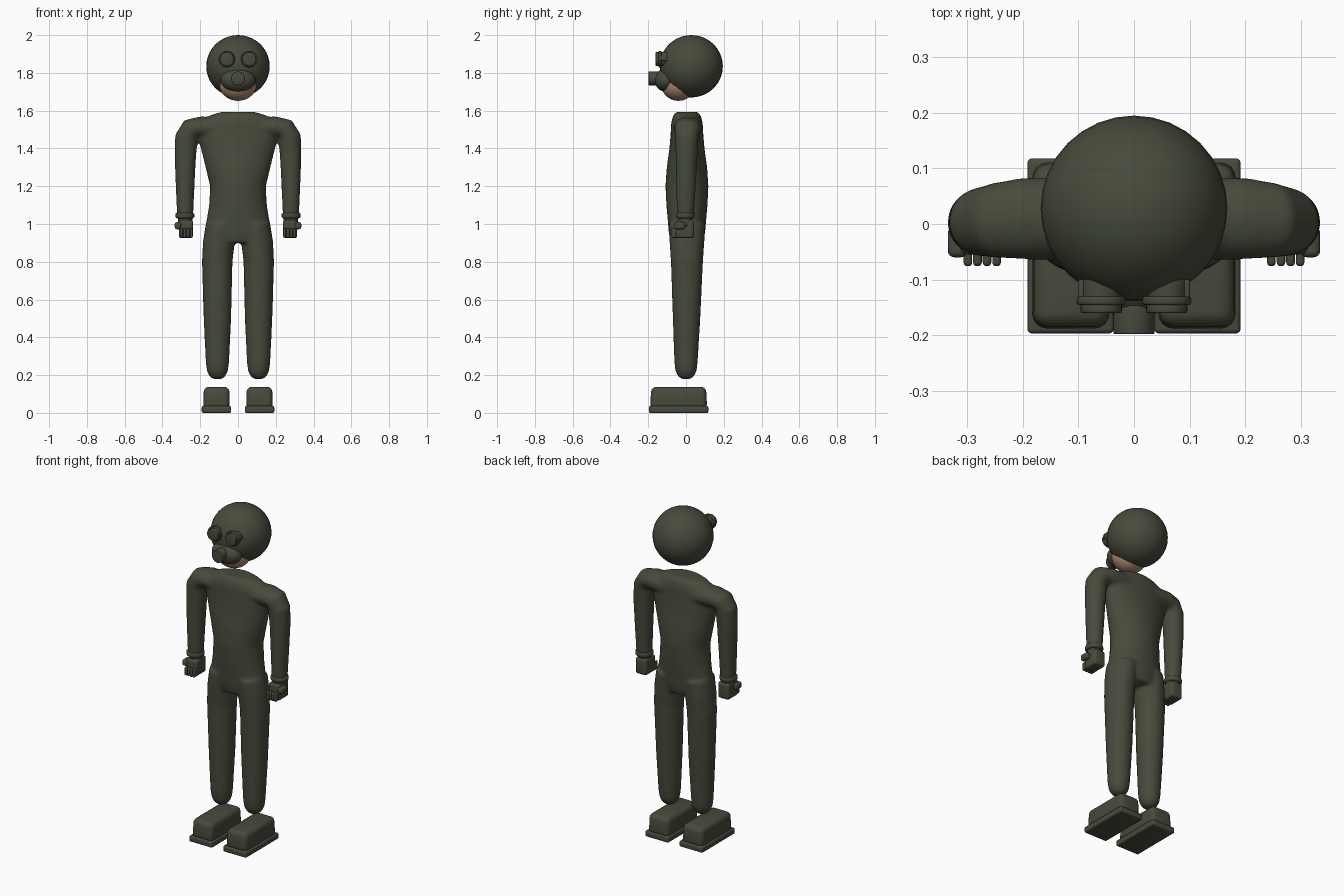
import bpy, bmesh, math
from mathutils import Matrix, Vector

cube = bpy.data.objects.get("Cube")
if cube:
    bpy.data.objects.remove(cube, do_unlink=True)


def material(name, rgb):
    m = bpy.data.materials.new(name)
    m.diffuse_color = (*rgb, 1)
    m.use_nodes = True
    node = next(n for n in m.node_tree.nodes if n.type == 'BSDF_PRINCIPLED')
    node.inputs["Base Color"].default_value = (*rgb, 1)
    return m


GREEN = material("olive green", (0.062, 0.070, 0.044))
SKIN = material("skin", (0.42, 0.25, 0.16))


def finish(name, bm, mat=GREEN, angle=40):
    bmesh.ops.recalc_face_normals(bm, faces=bm.faces)
    mesh = bpy.data.meshes.new(name)
    bm.to_mesh(mesh)
    bm.free()
    mesh.materials.append(mat)
    ob = bpy.data.objects.new(name, mesh)
    bpy.context.collection.objects.link(ob)
    bpy.ops.object.select_all(action='DESELECT')
    ob.select_set(True)
    bpy.context.view_layer.objects.active = ob
    bpy.ops.object.shade_smooth_by_angle(angle=math.radians(angle))
    return ob


def bevel_all(bm, width, edges=None, segments=4):
    bmesh.ops.bevel(bm, geom=edges or bm.edges[:], offset=width, segments=segments,
                    profile=0.5, affect='EDGES')


def box(name, low, high, bevel, taper=1.0):
    low, high = Vector(low), Vector(high)
    bm = bmesh.new()
    bmesh.ops.create_cube(bm, size=1)
    for v in bm.verts:
        if v.co.z > 0:
            v.co.x *= taper
            v.co.y *= taper
        v.co = (low + high) / 2 + v.co * (high - low)
    bevel_all(bm, bevel)
    return finish(name, bm)


def ellipsoid(name, center, radii, mat=GREEN):
    bm = bmesh.new()
    bmesh.ops.create_uvsphere(bm, u_segments=32, v_segments=20, radius=1)
    bmesh.ops.transform(bm, verts=bm.verts,
                        matrix=Matrix.Translation(center) @ Matrix.Diagonal((*radii, 1)))
    return finish(name, bm, mat)


def cylinder(name, center, radius, depth, bevel, axis='Y'):
    bm = bmesh.new()
    bmesh.ops.create_cone(bm, cap_ends=True, segments=28, radius1=radius,
                          radius2=radius, depth=depth)
    rims = [e for e in bm.edges if abs(e.verts[0].co.z - e.verts[1].co.z) < 1e-5]
    bevel_all(bm, bevel, rims, 3)
    turn = Matrix.Rotation(math.pi / 2, 4, 'X') if axis == 'Y' else Matrix()
    bmesh.ops.transform(bm, verts=bm.verts, matrix=Matrix.Translation(center) @ turn)
    return finish(name, bm)


def loft(bm, rings, side=1, n=32):
    """Elliptic rings (x, y, z, radius, depth radius) set square to their path."""
    loops = []
    for i, (x, y, z, r, d) in enumerate(rings):
        a, b = rings[max(i - 1, 0)], rings[min(i + 1, len(rings) - 1)]
        t = Vector((b[0] - a[0], 0, b[2] - a[2])).normalized()
        across = Vector((-t.z, 0, t.x))
        loop = []
        for k in range(n):
            w = math.tau * k / n
            p = Vector((x, y, z)) + across * r * math.cos(w) + Vector((0, d * math.sin(w), 0))
            loop.append(bm.verts.new((p.x * side, p.y, p.z)))
        loops.append(loop)
    faces = [bm.faces.new(loops[0]), bm.faces.new(loops[-1])]
    for lo, hi in zip(loops, loops[1:]):
        for k in range(n):
            faces.append(bm.faces.new((lo[k], lo[(k + 1) % n], hi[(k + 1) % n], hi[k])))
    bmesh.ops.recalc_face_normals(bm, faces=faces)


# One-piece suit: torso, arms and legs fused into a single smooth skin
torso = [(0.90, .13, .085), (0.95, .17, .096), (1.0, .17, .1), (1.1, .153, .109),
         (1.2, .148, .114), (1.3, .172, .107), (1.4, .197, .093), (1.47, .215, .087),
         (1.54, .20, .083), (1.575, .15, .073), (1.593, .09, .058)]
arm = [(.08, .01, 1.505, .06, .075), (.2, .01, 1.513, .056, .074), (.25, .007, 1.502, .059, .068),
       (.273, .004, 1.46, .061, .062), (.279, .003, 1.36, .057, .058),
       (.28, 0, 1.2, .05, .052), (.28, -.003, 1.04, .043, .045)]
leg = [(.09, .005, 1.0, .08, .097), (.102, .005, .9, .084, .092), (.11, .005, .8, .081, .085),
       (.109, .003, .5, .073, .073), (.109, 0, .27, .062, .062), (.109, 0, .22, .056, .056),
       (.109, 0, .193, .042, .042), (.109, 0, .178, .022, .022)]
bm = bmesh.new()
loft(bm, [(0, .005, z, r, d) for z, r, d in torso])
for s in (1, -1):
    loft(bm, arm, s)
    loft(bm, leg, s)
suit = finish("suit", bm)
remesh = suit.modifiers.new("fuse", 'REMESH')
remesh.mode = 'VOXEL'
remesh.voxel_size = 0.008
remesh.use_smooth_shade = True
smooth = suit.modifiers.new("soften", 'SMOOTH')
smooth.factor = 0.5
smooth.iterations = 12

# Head: hood, jaw and breathing mask
ellipsoid("hood", (0, .028, 1.835), (.168, .167, .165))
ellipsoid("jaw", (0, -.04, 1.742), (.1, .092, .09), SKIN)
ellipsoid("mask", (0, -.105, 1.762), (.092, .062, .062))
cylinder("mask_filter", (0, -.168, 1.771), .037, .06, .003)

for s, side in ((1, "left"), (-1, "right")):
    def sided_box(name, x0, x1, y0, y1, z0, z1, bevel, taper=1.0):
        xs = sorted((x0 * s, x1 * s))
        return box(f"{side}_{name}", (xs[0], y0, z0), (xs[1], y1, z1), bevel, taper)

    # Goggle with mount, rim and lens
    gx = .059 * s
    cylinder(side + "_goggle_mount", (gx, -.108, 1.873), .037, .06, .002)
    cylinder(side + "_goggle_rim", (gx, -.138, 1.873), .044, .015, .004)
    cylinder(side + "_goggle_lens", (gx, -.152, 1.873), .037, .017, .004)
    sided_box("goggle_lug", .075, .101, -.135, -.10, 1.864, 1.892, .005)

    # Cuff, wrist and fist
    cylinder(side + "_cuff", (.281 * s, -.004, 1.045), .05, .03, .01, 'Z')
    cylinder(side + "_wrist", (.279 * s, -.004, 1.015), .038, .05, .004, 'Z')
    sided_box("palm", .238, .313, -.055, .042, .925, 1.022, .014)
    for i in range(4):
        x = .2395 + i * .0172
        sided_box(f"finger_{i + 1}", x, x + .0155, -.076, -.03, .927, .978, .007)
    sided_box("thumb", .30, .335, -.06, -.005, .972, 1.01, .012)

    # Boot with sole
    sided_box("boot", .043, .184, -.19, .112, .02, .138, .028, .96)
    sided_box("boot_sole", .036, .192, -.197, .118, 0, .036, .009)
